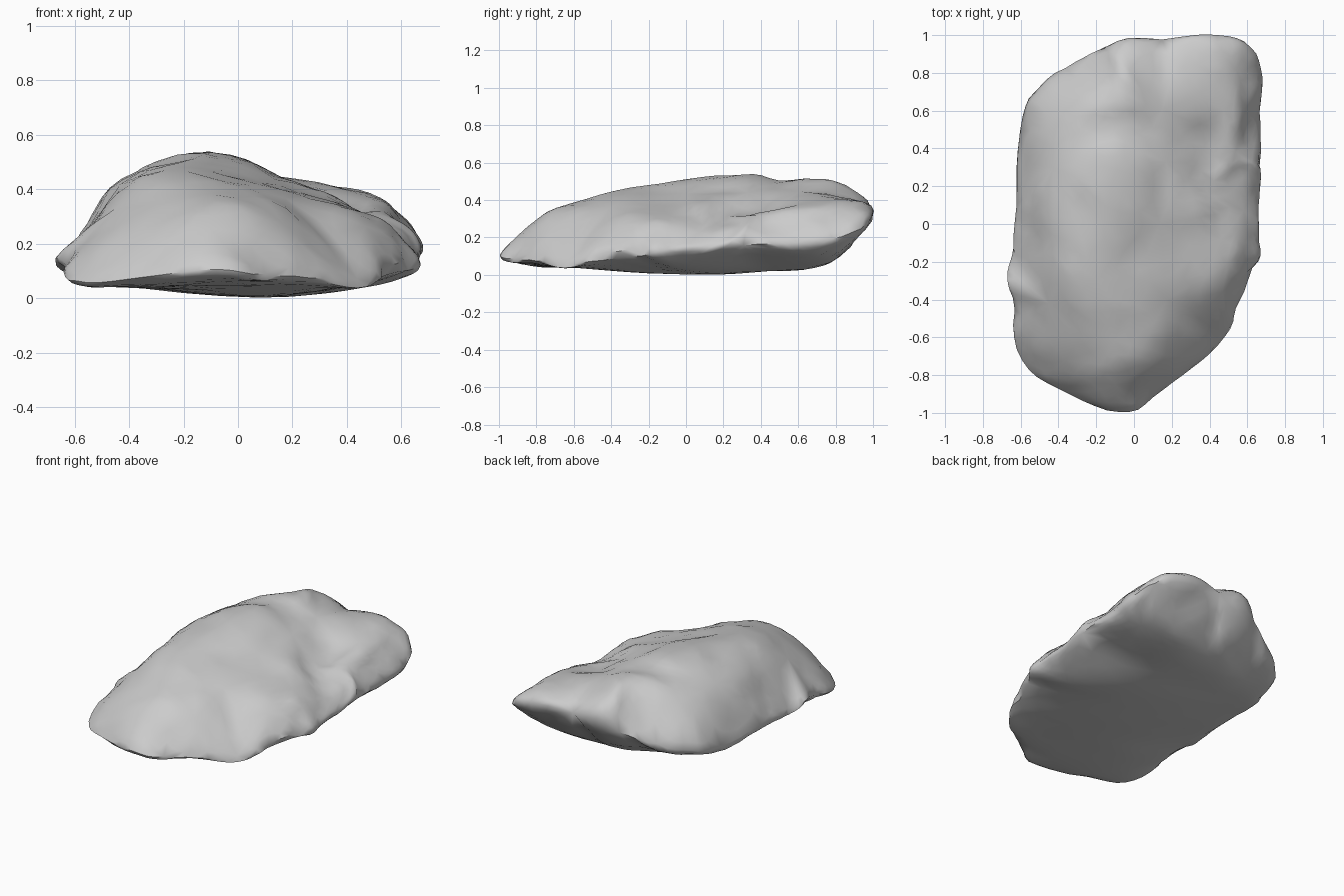
import bpy
import bmesh
from mathutils import Vector, noise
from mathutils.geometry import delaunay_2d_cdt

default_cube = bpy.data.objects.get("Cube")
if default_cube:
    bpy.data.objects.remove(default_cube, do_unlink=True)

# Widest outline of the boulder, counter-clockwise from the front tip
RIM = [(-.07, -1, .11), (.1, -.92, .08), (.25, -.8, .08), (.44, -.63, .06),
       (.53, -.45, .08), (.63, -.23, .1), (.67, -.1, .14), (.65, .1, .15),
       (.67, .3, .16), (.66, .6, .17), (.68, .78, .19), (.62, .94, .25),
       (.44, 1, .34), (.15, .98, .34), (-.17, .94, .27), (-.36, .83, .2),
       (-.53, .7, .16), (-.6, .5, .12), (-.62, .1, .13), (-.63, -.16, .13),
       (-.68, -.29, .15), (-.63, -.45, .12), (-.6, -.73, .06), (-.38, -.88, .07)]

# Upper surface: long ridge, sloping flanks, back lobe and the groove beside it
RIDGE = [(-.1, -.85, .26), (-.1, -.62, .38), (-.2, -.3, .46), (-.15, 0, .51),
         (-.1, .3, .545), (-.1, .5, .5), (-.1, .72, .505), (-.05, .9, .46)]
LEFT_FLANK = [(-.36, -.72, .25), (-.45, -.42, .33), (-.43, -.05, .42),
              (-.43, .3, .43), (-.38, .6, .41), (-.56, .05, .27), (-.56, -.6, .16)]
RIGHT_FLANK = [(.17, -.69, .28), (.17, -.4, .37), (.46, -.36, .27), (.14, 0, .43),
               (.47, -.08, .31), (.57, -.15, .25), (.3, .14, .39), (.17, .33, .44)]
BACK_LOBE = [(.15, .6, .45), (.53, .38, .32), (.61, .3, .26), (.48, .6, .37),
             (.6, .62, .29), (.33, .85, .41), (.54, .82, .36)]
GROOVE = [(.38, .42, .33), (.42, .22, .31), (.58, .07, .22)]

# Shallow underside
BELLY = [(-.48, -.6, .04), (-.08, -.85, .06), (.3, -.6, .04), (-.55, -.2, .07),
         (-.5, .3, .06), (.1, 0, 0), (.55, 0, .06), (.1, .45, .02),
         (.53, .7, .09), (.05, .76, .06), (-.35, .62, .07), (-.1, -.4, .03),
         (.42, .87, .14), (0, .86, .13)]


def add_skin(bm, rim_verts, inner, upward):
    """Triangulate the area inside the rim through the inner points."""
    verts = rim_verts + [bm.verts.new(p) for p in inner]
    count = len(rim_verts)
    border = [(i, (i + 1) % count) for i in range(count)]
    result = delaunay_2d_cdt([v.co.xy for v in verts], border, [], 1, 1e-5)
    faces, origin = result[2], result[3]
    for face in faces:
        corners = [verts[origin[i][0]] for i in face]
        bm.faces.new(corners if upward else corners[::-1])


def pull_cage(obj, rounds, strength):
    """Move the cage points until the rounded surface passes through them."""
    targets = [v.co.copy() for v in obj.data.vertices]
    for _ in range(rounds):
        graph = bpy.context.evaluated_depsgraph_get()
        rounded = obj.evaluated_get(graph).data.vertices
        offsets = [t - rounded[i].co for i, t in enumerate(targets)]
        for v, offset in zip(obj.data.vertices, offsets):
            v.co += offset * strength
        obj.data.update()
        bpy.context.view_layer.update()


# Coarse boulder cage
bm = bmesh.new()
rim = [bm.verts.new(p) for p in RIM]
add_skin(bm, rim, RIDGE + LEFT_FLANK + RIGHT_FLANK + BACK_LOBE + GROOVE, True)
add_skin(bm, rim, BELLY, False)
crease = bm.edges.layers.float.new("crease_edge")
for i, vert in enumerate(rim):
    edge = bm.edges.get((vert, rim[(i + 1) % len(rim)]))
    edge[crease] = 0.3
bmesh.ops.recalc_face_normals(bm, faces=bm.faces)
mesh = bpy.data.meshes.new("boulder")
bm.to_mesh(mesh)
bm.free()

boulder = bpy.data.objects.new("boulder", mesh)
bpy.context.collection.objects.link(boulder)
bpy.context.view_layer.objects.active = boulder
boulder.select_set(True)

# Rounded form
rounding = boulder.modifiers.new("rounding", "SUBSURF")
rounding.levels = 2
pull_cage(boulder, 3, 0.7)
bpy.ops.object.modifier_apply(modifier=rounding.name)

# Small chips and bumps, fading out towards the ground
normals = [v.normal.copy() for v in mesh.vertices]
for v, normal in zip(mesh.vertices, normals):
    bump = noise.noise(v.co * 6) * 0.01 + noise.noise(v.co * 13) * 0.008
    v.co += normal * bump * min(1, max(0, v.co.z * 8))

# Stone colour
stone = bpy.data.materials.new("grey stone")
stone.use_nodes = True
colour = (0.6, 0.6, 0.6, 1)
stone.diffuse_color = colour
stone.node_tree.nodes["Principled BSDF"].inputs["Base Color"].default_value = colour
mesh.materials.append(stone)
bpy.ops.object.shade_smooth_by_angle(angle=0.9)
